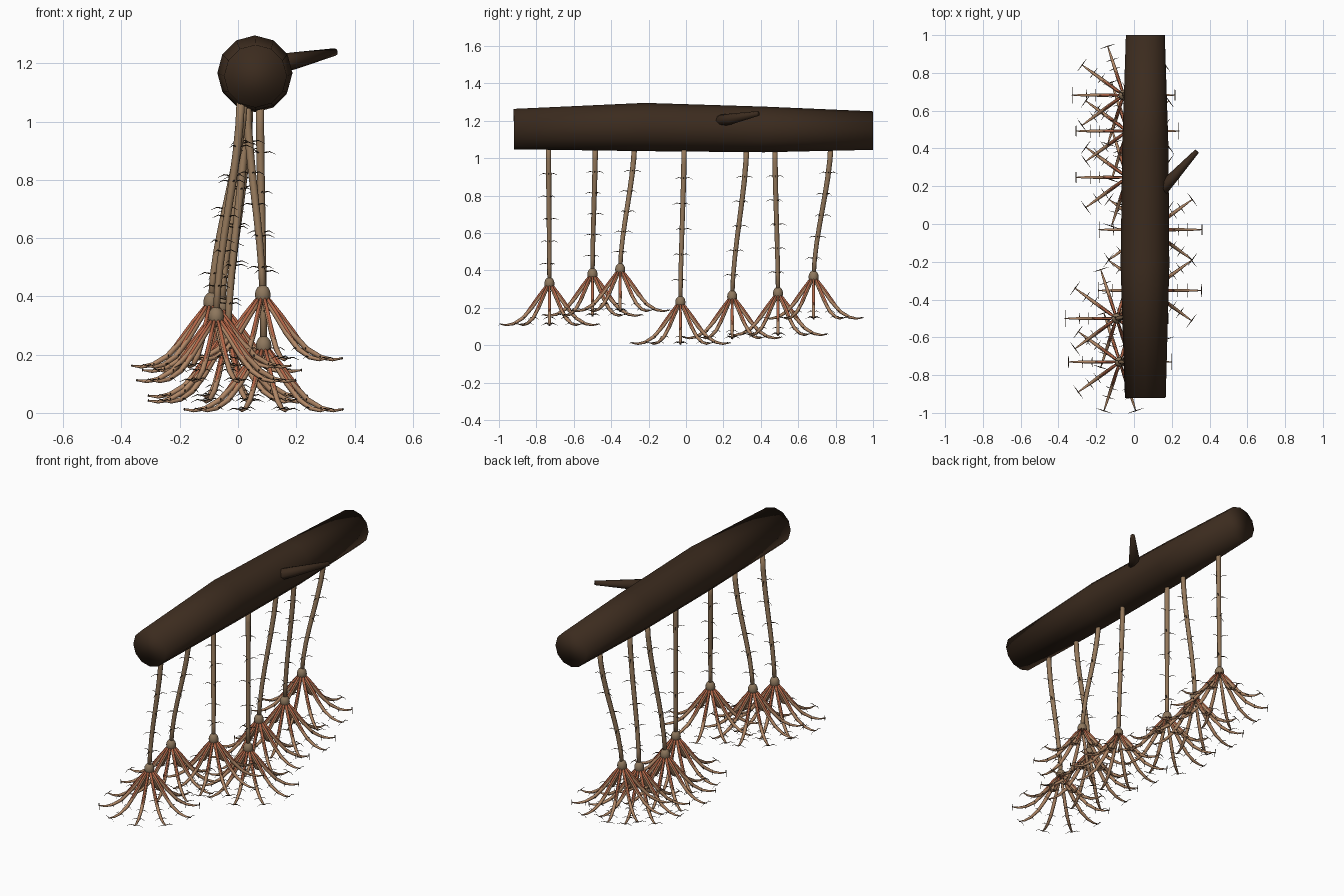
import bpy, bmesh
from math import cos, sin, pi, radians
from mathutils import Vector, Matrix

cube = bpy.data.objects.get("Cube")
if cube:
    bpy.data.objects.remove(cube, do_unlink=True)


def material(name, rgb):
    m = bpy.data.materials.new(name)
    m.use_nodes = True
    m.diffuse_color = (*rgb, 1)
    m.node_tree.nodes["Principled BSDF"].inputs["Base Color"].default_value = (*rgb, 1)
    return m


BARK = material("dark bark", (0.044, 0.024, 0.013))
STALK = material("stalk brown", (0.3, 0.19, 0.105))
BULB = material("bulb brown", (0.27, 0.185, 0.11))
ARM = material("root tan", (0.44, 0.245, 0.135))
RED = material("rust red", (0.46, 0.135, 0.065))
THORN = material("thorn brown", (0.075, 0.048, 0.028))


def tube(bm, path, radii, sides):
    """Capped tube along a path, one radius per point."""
    path = [Vector(p) for p in path]
    chord = path[-1] - path[0]
    axis = min(range(3), key=lambda i: abs(chord[i]))
    ref = Vector([float(i == axis) for i in range(3)])
    rings = []
    for i, (p, r) in enumerate(zip(path, radii)):
        t = (path[min(i + 1, len(path) - 1)] - path[max(i - 1, 0)]).normalized()
        u = t.cross(ref).normalized()
        v = t.cross(u)
        rings.append([bm.verts.new(p + r * (u * cos(2 * pi * k / sides) + v * sin(2 * pi * k / sides)))
                      for k in range(sides)])
    for a, b in zip(rings, rings[1:]):
        for k in range(sides):
            n = (k + 1) % sides
            bm.faces.new((a[k], a[n], b[n], b[k]))
    bm.faces.new(rings[0][::-1])
    bm.faces.new(rings[-1])


def thorn(bm, base, out, length):
    """Thin arched spike that droops at its tip."""
    up = Vector((0, 0, 1))
    tube(bm, [base, base + out * length * 0.5 + up * 0.004, base + out * length - up * 0.006],
         [0.0025, 0.0017, 0.0004], 4)


def finish(bm, name, mat):
    bmesh.ops.recalc_face_normals(bm, faces=bm.faces[:])
    for f in bm.faces:
        f.smooth = True
    me = bpy.data.meshes.new(name)
    bm.to_mesh(me)
    bm.free()
    me.materials.append(mat)
    ob = bpy.data.objects.new(name, me)
    bpy.context.collection.objects.link(ob)


# Log: long, slightly bulging trunk lying along y
bm = bmesh.new()
tube(bm, [(0.06, -0.92, 1.156), (0.058, -0.22, 1.167), (0.06, 0.42, 1.154), (0.06, 1.0, 1.148)],
     [0.108, 0.129, 0.122, 0.103], 12)
finish(bm, "log", BARK)

# Broken branch stub on the left side
bm = bmesh.new()
tube(bm, [(0.13, 0.16, 1.197), (0.2, 0.24, 1.21), (0.333, 0.385, 1.239)],
     [0.034, 0.029, 0.013], 8)
finish(bm, "branch_stub", BARK)

# Hanging plants: stalk top (x, y) and bulb centre (x, y, z)
PLANTS = [
    ((0.01, -0.735), (-0.075, -0.73, 0.33)),
    ((0.02, -0.485), (-0.092, -0.5, 0.38)),
    ((0.03, -0.275), (0.085, -0.352, 0.405)),
    ((0.075, -0.01), (0.088, -0.03, 0.23)),
    ((0.03, 0.325), (-0.035, 0.247, 0.26)),
    ((0.04, 0.475), (-0.035, 0.492, 0.277)),
    ((0.03, 0.775), (-0.055, 0.682, 0.365)),
]
# Root arm profile: distance out, height from the bulb
ARM_PROFILE = [(0.01, -0.015), (0.055, -0.07), (0.1, -0.13), (0.15, -0.185),
               (0.2, -0.214), (0.24, -0.222), (0.275, -0.218)]
ARM_RADII = [0.007, 0.009, 0.01, 0.0095, 0.008, 0.006, 0.0025]
# Red strands lie along the upper side of the arms
STRAND_PROFILE = [(0.016, -0.009), (0.061, -0.065), (0.106, -0.125), (0.14, -0.168)]
STRAND_RADII = [0.006, 0.0065, 0.006, 0.003]


def from_bulb(bulb, out, profile):
    return [bulb + out * r + Vector((0, 0, z)) for r, z in profile]


def stalk_point(top, bulb, t):
    s = 0.2 * t + 0.8 * t * t * (3 - 2 * t)
    p = top.lerp(bulb, s)
    p.z = top.z + (bulb.z - top.z) * t
    return p


for n, (top, bulb) in enumerate(PLANTS, 1):
    top, bulb = Vector((*top, 1.08)), Vector(bulb)
    stalk, thorns, arms, strands = (bmesh.new() for _ in range(4))

    # Stalk with five whorls of thorns
    steps = [i / 8 for i in range(9)]
    tube(stalk, [stalk_point(top, bulb, t) for t in steps],
         [0.0145 - 0.003 * t for t in steps], 8)
    for level in range(5):
        p = stalk_point(top, bulb, 0.22 + 0.16 * level)
        for k in range(3):
            a = k * 2 * pi / 3 + radians(40) * level
            out = Vector((cos(a), sin(a), 0))
            thorn(thorns, p + out * 0.01, out, 0.045)

    # Ten drooping root arms with paired thorns and a red strand on each
    for k in range(10):
        a = 2 * pi * k / 10
        out, side = Vector((cos(a), sin(a), 0)), Vector((-sin(a), cos(a), 0))
        path = from_bulb(bulb, out, ARM_PROFILE)
        tube(arms, path, ARM_RADII, 6)
        tube(strands, from_bulb(bulb, out, STRAND_PROFILE), STRAND_RADII, 6)
        for i, length in ((3, 0.034), (4, 0.036), (6, 0.044)):
            for s in (1, -1):
                thorn(thorns, path[i] - out * 0.003, side * s, length)

    finish(stalk, f"stalk_{n}", STALK)
    finish(thorns, f"thorns_{n}", THORN)
    finish(arms, f"root_arms_{n}", ARM)
    finish(strands, f"red_strands_{n}", RED)

    # Bulb where the stalk meets the roots
    bm = bmesh.new()
    bmesh.ops.create_uvsphere(bm, u_segments=12, v_segments=8, radius=1,
                              matrix=Matrix.Translation(bulb) @ Matrix.Diagonal((0.027, 0.027, 0.035, 1)))
    finish(bm, f"bulb_{n}", BULB)
